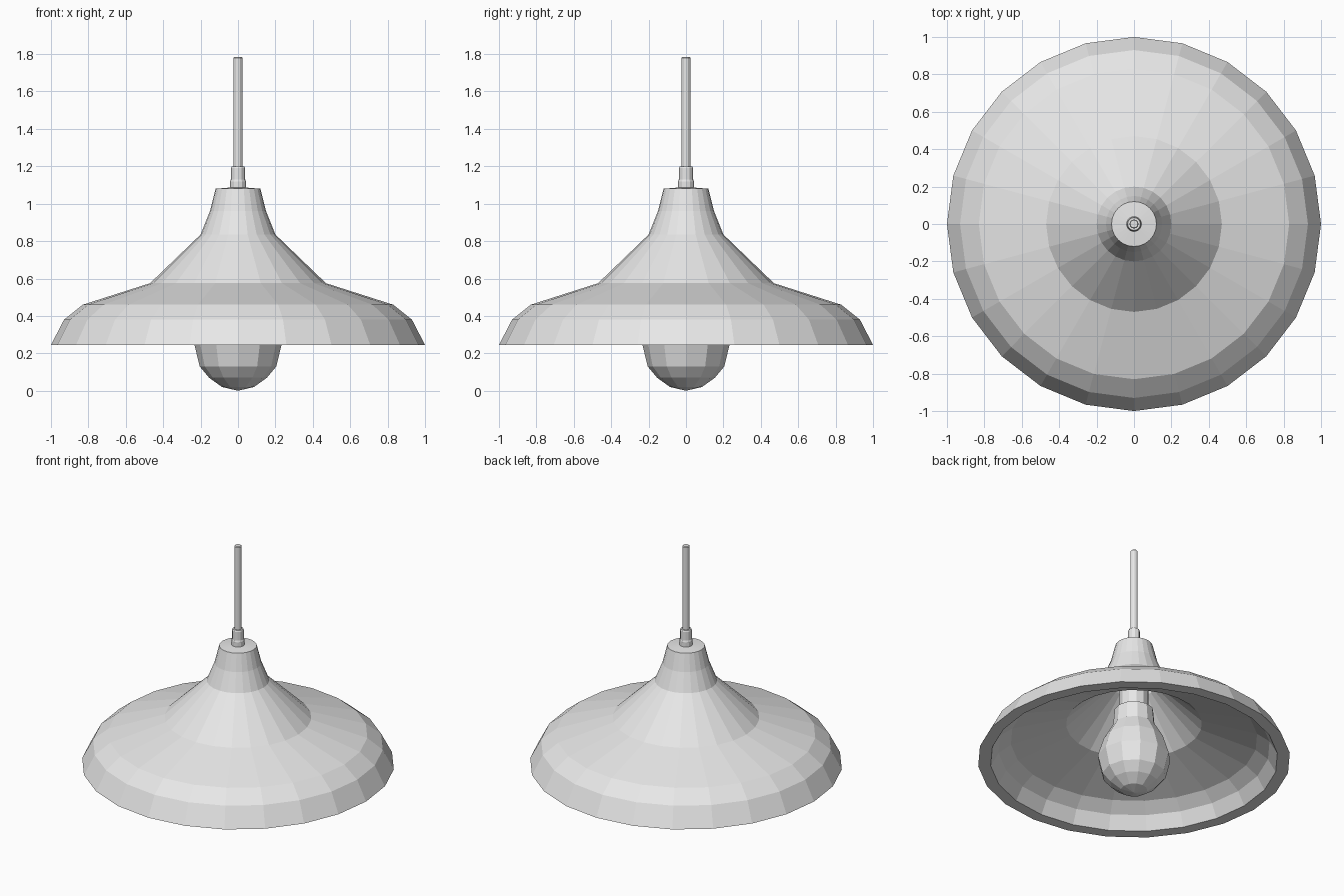
import bpy
import bmesh
import math

if "Cube" in bpy.data.objects:
    bpy.data.objects.remove(bpy.data.objects["Cube"], do_unlink=True)

grey = bpy.data.materials.new("light grey")
grey.use_nodes = True
grey.diffuse_color = (0.8, 0.8, 0.8, 1)
grey.node_tree.nodes["Principled BSDF"].inputs["Base Color"].default_value = (0.8, 0.8, 0.8, 1)


def lathe(name, profile, sides):
    """Spin a radius/height profile around z into a flat-shaded closed solid."""
    bm = bmesh.new()
    verts = [bm.verts.new((r, 0, z)) for r, z in profile]
    edges = [bm.edges.new(pair) for pair in zip(verts, verts[1:])]
    bmesh.ops.spin(bm, geom=verts + edges, cent=(0, 0, 0), axis=(0, 0, 1),
                   angle=math.tau, steps=sides)
    bmesh.ops.remove_doubles(bm, verts=bm.verts, dist=0.0005)
    bmesh.ops.recalc_face_normals(bm, faces=bm.faces)
    mesh = bpy.data.meshes.new(name)
    bm.to_mesh(mesh)
    bm.free()
    mesh.materials.append(grey)
    obj = bpy.data.objects.new(name, mesh)
    bpy.context.collection.objects.link(obj)
    return obj


# Thick flared shade: outer wall from the crown to the rim, then inner wall back up
outer = [(0, 1.09), (0.12, 1.08), (0.15, 0.96), (0.2, 0.835),
         (0.47, 0.575), (0.83, 0.46), (0.93, 0.38), (1, 0.245)]
inner = [(0.92, 0.245), (0.87, 0.335), (0.79, 0.395), (0.435, 0.508),
         (0.14, 0.79), (0.1, 0.93), (0.08, 1.02), (0, 1.02)]
lathe("shade", outer + inner, 24)

# Lamp holder inside the shade
lathe("socket", [(0, 1.03), (0.095, 1.03), (0.095, 0.58), (0, 0.58)], 12)

# Pear-shaped bulb hanging below the rim
lathe("bulb", [(0, 0.605), (0.125, 0.605), (0.135, 0.49), (0.195, 0.385),
               (0.235, 0.255), (0.205, 0.13), (0.155, 0.07),
               (0.085, 0.02), (0, 0)], 12)

# Stepped collar gripping the cord
lathe("cord_collar", [(0, 1.2), (0.034, 1.2), (0.038, 1.19), (0.038, 1.13),
                      (0.042, 1.12), (0.042, 1.07), (0, 1.07)], 12)

# Hanging cord
lathe("cord", [(0, 1.785), (0.02, 1.785), (0.024, 1.78), (0.024, 1.15), (0, 1.15)], 12)
